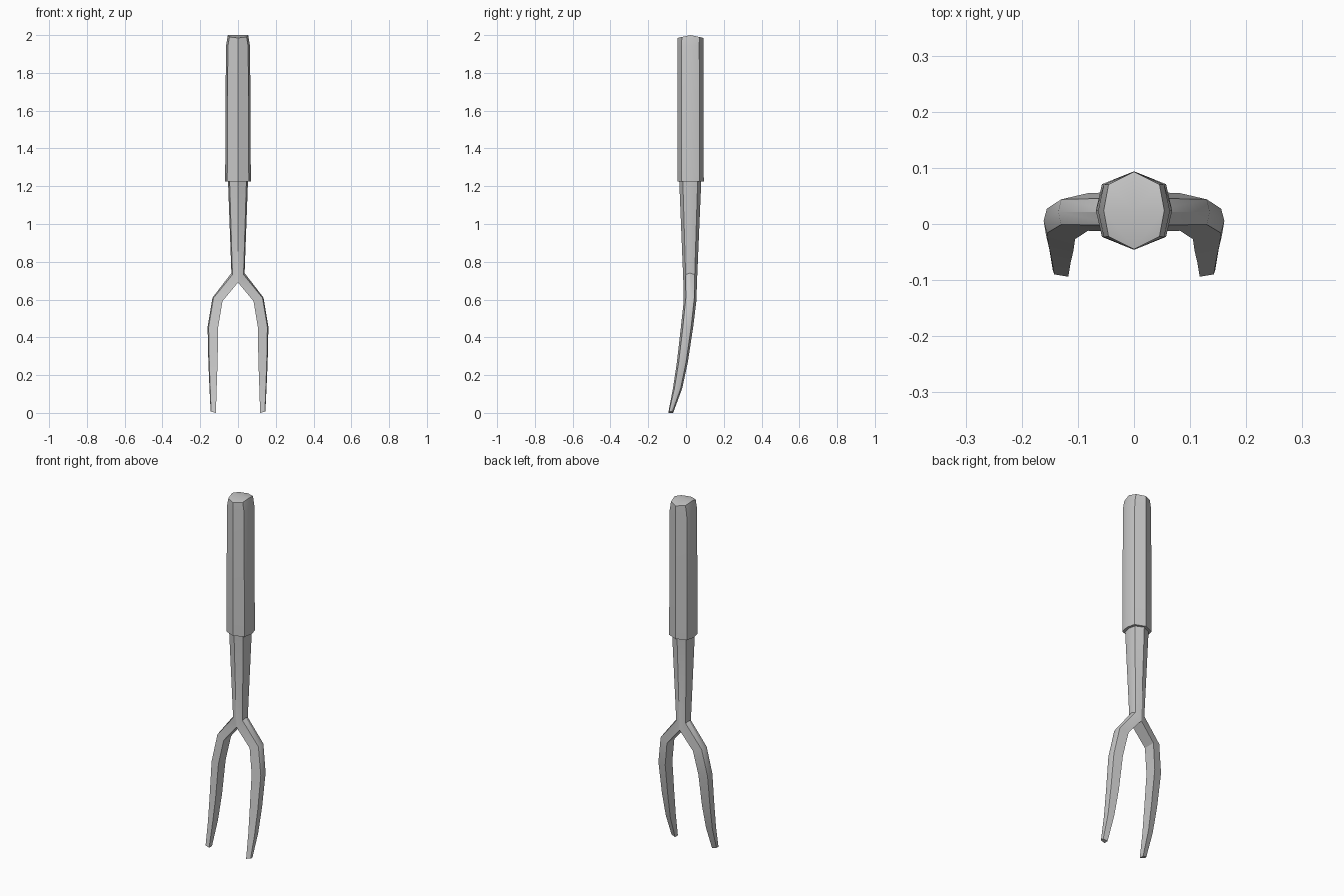
import bpy
import bmesh
import math

cube = bpy.data.objects.get("Cube")
if cube:
    bpy.data.objects.remove(cube)

grey = bpy.data.materials.new("plain grey")
grey.use_nodes = True
colour = (0.57, 0.57, 0.57, 1)
grey.diffuse_color = colour
grey.node_tree.nodes["Principled BSDF"].inputs["Base Color"].default_value = colour


def section(outer, inner, front, back, corner=0.84, dome=0.0):
    """Half of an eight-sided section, from its inner to its outer (x, z) end."""
    points = []
    for across, depth in ((0, 0), (corner, 0.165), (1, 0.5),
                          (corner, 0.835), (0, 1), (0, 0.5)):
        x = inner[0] + (outer[0] - inner[0]) * across
        z = inner[1] + (outer[1] - inner[1]) * across
        z += dome * (1 - abs(2 * depth - 1))
        points.append((x, front + (back - front) * depth, z))
    return points


def mirrored_loft(name, sections):
    """Skin the half sections on both sides, leaving the middle plane open."""
    bm = bmesh.new()
    for side in (1, -1):
        rings = [[bm.verts.new((side * x, y, z)) for x, y, z in s] for s in sections]
        for a, b in zip(rings, rings[1:]):
            for i in range(len(a)):
                j = (i + 1) % len(a)
                quad = (a[i], a[j], b[j], b[i])
                if any(abs(v.co.x) > 1e-6 for v in quad):
                    bm.faces.new(quad)
        for ring in (rings[0], rings[-1]):
            bm.faces.new((ring[0], ring[1], ring[2], ring[5]))
            bm.faces.new((ring[5], ring[2], ring[3], ring[4]))
    bmesh.ops.remove_doubles(bm, verts=bm.verts[:], dist=1e-5)
    bmesh.ops.recalc_face_normals(bm, faces=bm.faces[:])
    mesh = bpy.data.meshes.new(name)
    bm.to_mesh(mesh)
    bm.free()
    mesh.materials.append(grey)
    obj = bpy.data.objects.new(name, mesh)
    bpy.context.collection.objects.link(obj)
    bpy.ops.object.select_all(action="DESELECT")
    obj.select_set(True)
    bpy.context.view_layer.objects.active = obj
    bpy.ops.object.shade_smooth_by_angle(angle=math.radians(30))
    return obj


# Grip with a narrowed, ridged end
mirrored_loft("handle", [
    section((0.068, 1.225), (0, 1.225), -0.046, 0.094),
    section((0.064, 1.94), (0, 1.94), -0.046, 0.093),
    section((0.054, 1.985), (0, 1.985), -0.045, 0.093, dome=0.015),
])

# Shaft that splits into two forward-curving tines
mirrored_loft("shaft_and_tines", [
    section((0.053, 1.23), (0, 1.23), -0.036, 0.081),
    section((0.035, 0.74), (0, 0.69), -0.014, 0.058),
    section((0.135, 0.61), (0.082, 0.592), -0.012, 0.055, 0.9),
    section((0.161, 0.455), (0.105, 0.455), -0.027, 0.038, 0.9),
    section((0.157, 0.27), (0.108, 0.27), -0.048, 0.010, 0.9),
    section((0.151, 0.13), (0.113, 0.13), -0.069, -0.020, 0.9),
    section((0.145, 0.007), (0.117, 0.0), -0.094, -0.068, 0.9),
])
